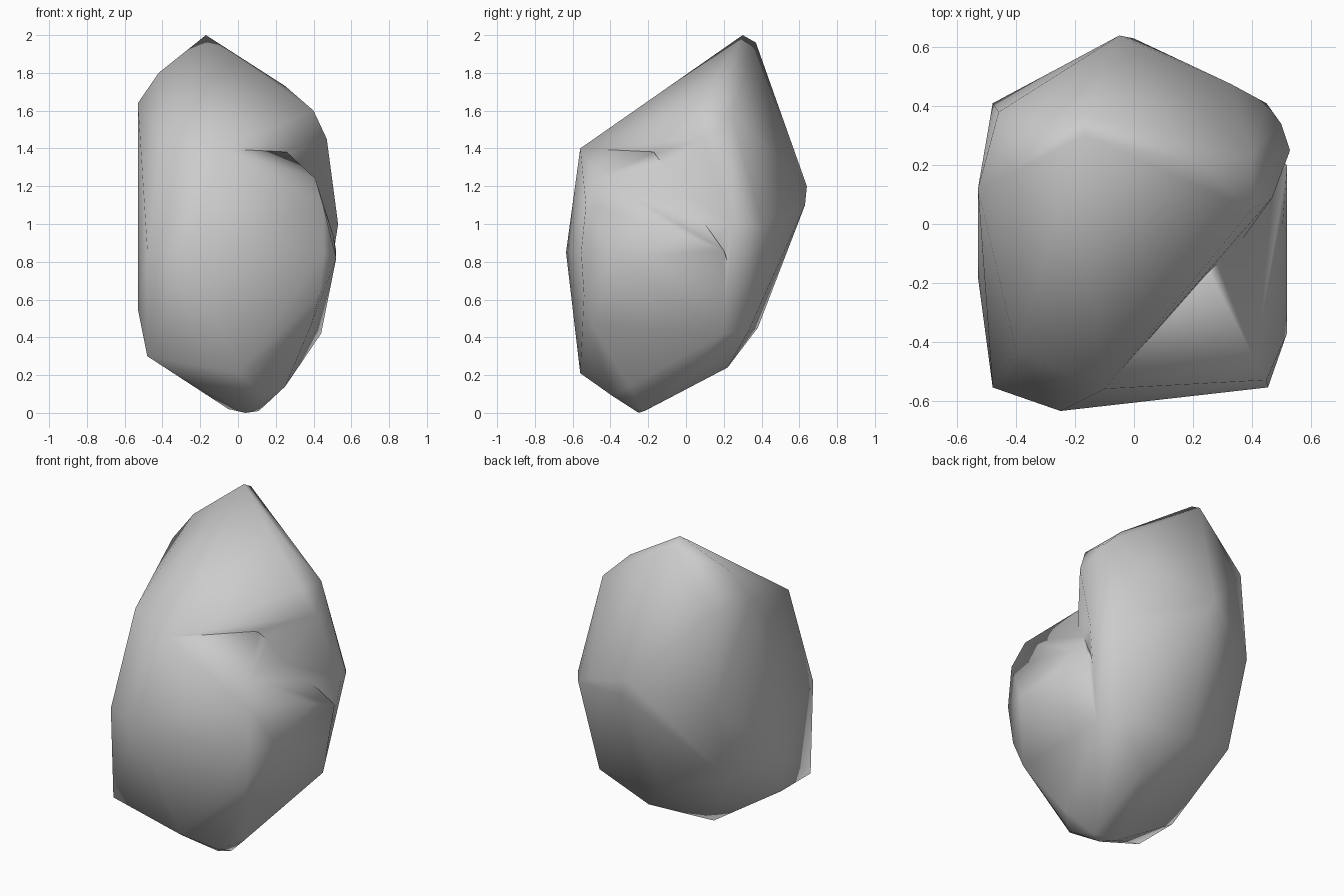
import bpy, bmesh, math

if "Cube" in bpy.data.objects:
    bpy.data.objects.remove(bpy.data.objects["Cube"])


def hull(name, points):
    """Convex chunk of stone wrapped around a few corner points."""
    bm = bmesh.new()
    for p in points:
        bm.verts.new(p)
    bmesh.ops.convex_hull(bm, input=bm.verts[:])
    loose = [v for v in bm.verts if not v.link_faces]
    bmesh.ops.delete(bm, geom=loose, context='VERTS')
    bmesh.ops.recalc_face_normals(bm, faces=bm.faces[:])
    mesh = bpy.data.meshes.new(name)
    bm.to_mesh(mesh)
    bm.free()
    ob = bpy.data.objects.new(name, mesh)
    bpy.context.collection.objects.link(ob)
    return ob


# corners shared by both chunks: base, lower back and left front edge
base = [
    (.44, .20, .42), (.36, .33, .43), (.1, .22, .24), (-.1, .38, .45),
    (-.47, .26, .56), (-.48, -.24, .3), (-.05, -.2, .02), (0, -.56, .21),
    (-.48, -.53, .3), (-.48, -.555, .86), (-.25, -.635, .85),
    (-.40, -.43, 1.45), (-.10, -.56, 1.4),
]

# main body: leaning peak, back bulge and left side
rock = hull("rock", base + [
    (-.17, .30, 2.0), (-.17, .37, 1.96), (-.42, .17, 1.8), (-.46, .38, 1.63),
    (.25, .19, 1.73), (.40, .05, 1.6), (.40, .24, 1.58), (.47, .09, 1.45),
    (-.53, .12, 1.64), (-.53, -.18, .55), (-.05, .64, 1.2), (.0, .63, 1.1),
    (-.48, .41, 1.08), (.33, .475, 1.05), (.45, .41, .98), (.50, .34, 1.0),
    (.53, .25, 1.0),
])

# front right shoulder that stands out below the notch
shoulder = hull("shoulder", base + [
    (.26, -.17, 1.38), (.41, -.46, 1.24), (.45, -.53, 1.1), (.455, -.555, .85),
    (.43, -.54, .62), (.39, -.5, .47), (.52, -.37, .82), (.505, .0, .94),
    (.52, .20, .86), (.25, -.3, .14), (.14, -.39, .09), (.11, -.22, .01),
    (.04, -.25, 0),
])

# fuse both chunks into a single stone
shoulder.hide_render = True
mod = rock.modifiers.new("fuse", 'BOOLEAN')
mod.operation = 'UNION'
mod.solver = 'EXACT'
mod.object = shoulder
bpy.context.view_layer.objects.active = rock
rock.select_set(True)
shoulder.select_set(False)
bpy.ops.object.modifier_apply(modifier="fuse")
bpy.data.objects.remove(shoulder, do_unlink=True)
bpy.ops.object.shade_smooth_by_angle(angle=math.radians(75))
